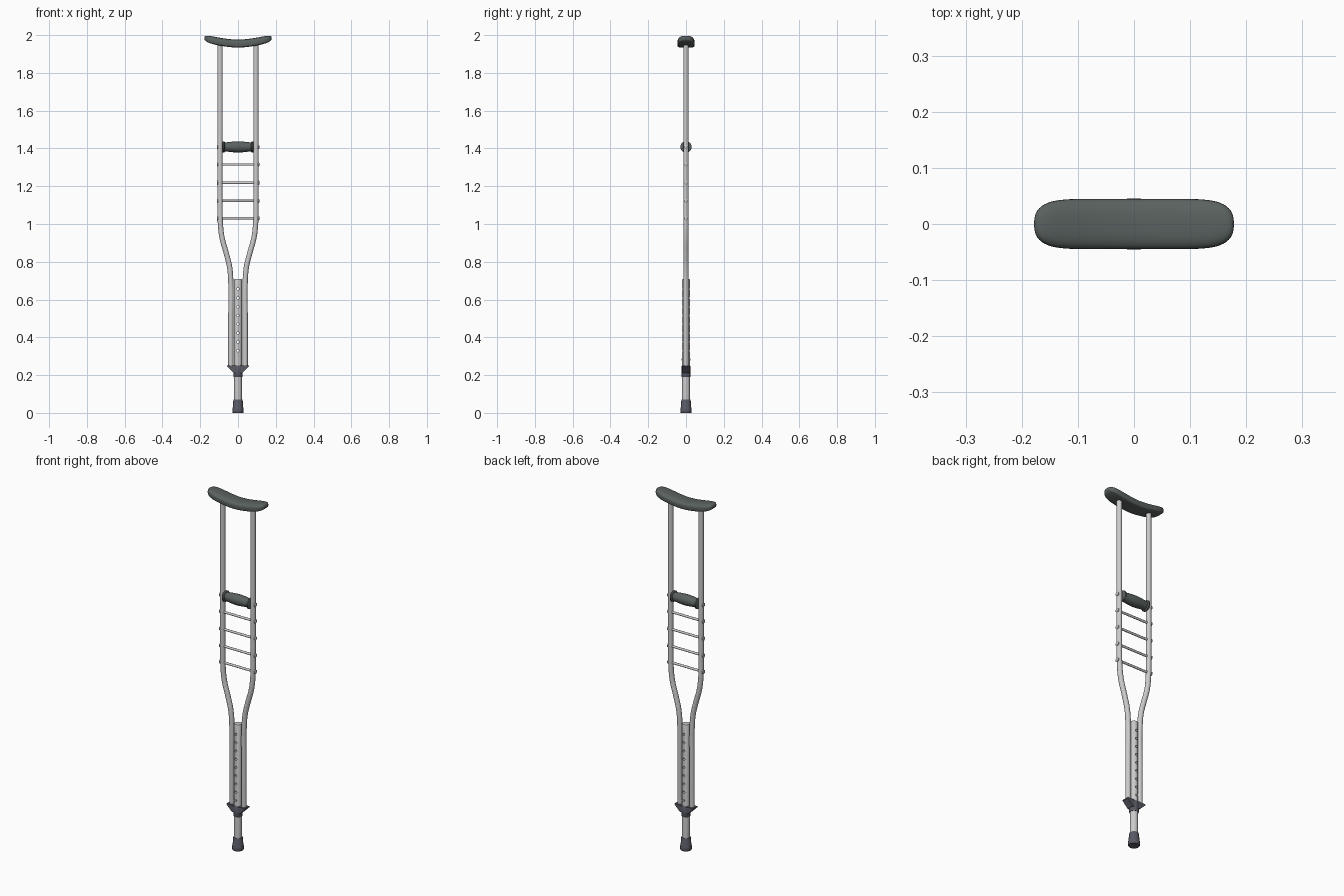
import bpy, bmesh, math
from mathutils import Matrix

if "Cube" in bpy.data.objects:
    bpy.data.objects.remove(bpy.data.objects["Cube"])


def material(name, color):
    m = bpy.data.materials.new(name)
    m.diffuse_color = (*color, 1)
    m.use_nodes = True
    m.node_tree.nodes["Principled BSDF"].inputs["Base Color"].default_value = m.diffuse_color
    return m


FOAM = material("dark_foam", (0.10, 0.12, 0.115))
RUBBER = material("dark_rubber", (0.10, 0.10, 0.13))


def finish(name, bm, mat=None, smooth=True):
    bmesh.ops.recalc_face_normals(bm, faces=bm.faces)
    me = bpy.data.meshes.new(name)
    bm.to_mesh(me)
    bm.free()
    ob = bpy.data.objects.new(name, me)
    bpy.context.collection.objects.link(ob)
    if mat:
        me.materials.append(mat)
    bpy.ops.object.select_all(action='DESELECT')
    ob.select_set(True)
    bpy.context.view_layer.objects.active = ob
    if smooth:
        bpy.ops.object.shade_smooth_by_angle(angle=math.radians(35))
    return ob


def skin(bm, rings):
    """Join rings of points into a capped tube."""
    vs = [[bm.verts.new(p) for p in r] for r in rings]
    n = len(vs[0])
    for a, b in zip(vs, vs[1:]):
        for i in range(n):
            bm.faces.new((a[i], a[(i + 1) % n], b[(i + 1) % n], b[i]))
    bm.faces.new(vs[0])
    bm.faces.new(vs[-1])


def lathe(name, profile, mat=None, axis='Z', loc=(0, 0, 0), n=32):
    """Turn (radius, height) pairs about z, or about x."""
    bm = bmesh.new()
    angles = [2 * math.pi * i / n for i in range(n)]
    skin(bm, [[(r * math.cos(a), r * math.sin(a), h) for a in angles] for r, h in profile])
    if axis == 'X':
        bm.transform(Matrix.Rotation(math.pi / 2, 4, 'Y'))
    bm.transform(Matrix.Translation(loc))
    return finish(name, bm, mat)


def tube(name, points, radius):
    cu = bpy.data.curves.new(name, 'CURVE')
    cu.dimensions = '3D'
    cu.bevel_depth = radius
    cu.bevel_resolution = 6
    cu.use_fill_caps = True
    sp = cu.splines.new('BEZIER')
    sp.bezier_points.add(len(points) - 1)
    for bp, p in zip(sp.bezier_points, points):
        bp.co = p
        bp.handle_left_type = bp.handle_right_type = 'AUTO'
    ob = bpy.data.objects.new(name, cu)
    bpy.context.collection.objects.link(ob)
    bpy.ops.object.select_all(action='DESELECT')
    ob.select_set(True)
    bpy.context.view_layer.objects.active = ob
    bpy.ops.object.convert(target='MESH')
    bpy.ops.object.shade_smooth_by_angle(angle=math.radians(35))


def box(bm, loc, size):
    bmesh.ops.create_cube(bm, size=1, matrix=Matrix.Translation(loc) @ Matrix.Diagonal((*size, 1)))


# Underarm pad: domed, flat-bottomed section swept along a sagging line
bm = bmesh.new()
rings = []
for k in range(45):
    t = -math.cos(math.pi * (k + 0.6) / 45.2)
    x = 0.178 * t
    f = (1 - abs(t) ** 7) ** 0.4
    mid = 1.955 + 0.029 * abs(t) ** 1.7
    ring = []
    for i in range(32):
        a = 2 * math.pi * i / 32
        c, s = math.cos(a), math.sin(a)
        e = 0.75 if s > 0 else 0.35
        y = 0.045 * f * math.copysign(abs(c) ** e, c)
        h = 0.021 * f ** 0.8 * math.copysign(abs(s) ** e, s)
        ring.append((x, y, mid + h))
    rings.append(ring)
skin(bm, rings)
finish("underarm_pad", bm, FOAM)

# Side tubes, bent in towards the leg
PATH = [(0.095, 1.955), (0.095, 1.5), (0.095, 1.1), (0.093, 1.0), (0.084, 0.925),
        (0.062, 0.845), (0.045, 0.775), (0.038, 0.69), (0.038, 0.5), (0.038, 0.24)]
for side, s in (("left", -1), ("right", 1)):
    tube(side + "_side_tube", [(s * x, 0, z) for x, z in PATH], 0.0138)

# Hand grip with swollen middle and end flanges
lathe("hand_grip", [(0.024, -0.083), (0.030, -0.080), (0.030, -0.073), (0.024, -0.069),
                    (0.025, -0.055), (0.028, -0.03), (0.0295, 0), (0.028, 0.03),
                    (0.025, 0.055), (0.024, 0.069), (0.030, 0.073), (0.030, 0.080),
                    (0.024, 0.083)], FOAM, 'X', (0, 0, 1.408))

# Cross rungs with bolt ends outside the tubes
for i, z in enumerate((1.315, 1.218, 1.122, 1.03)):
    lathe(f"rung_{i + 1}", [(0.0065, -0.108), (0.0065, 0.108)], None, 'X', (0, 0, z), 16)
for i, z in enumerate((1.408, 1.315, 1.218, 1.122, 1.03)):
    for side, s in (("left", -1), ("right", 1)):
        lathe(f"{side}_bolt_{i + 1}", [(0.011, -0.003), (0.011, 0.002), (0.008, 0.004)],
              None, 'X', (s * 0.109, 0, z), 12)

# Centre leg with a row of adjustment holes
leg = lathe("centre_leg", [(0.0205, 0.04), (0.0205, 0.706), (0.0185, 0.71)])
bm = bmesh.new()
for i in range(9):
    bmesh.ops.create_cone(bm, cap_ends=True, segments=16, radius1=0.0065, radius2=0.0065, depth=0.1,
                          matrix=Matrix.Translation((0, 0, 0.283 + i * 0.0465))
                          @ Matrix.Rotation(math.pi / 2, 4, 'X'))
cutter = finish("hole_cutter", bm, None, False)
cutter.hide_render = True
cutter.hide_set(True)
mod = leg.modifiers.new("holes", 'BOOLEAN')
mod.object = cutter
mod.operation = 'DIFFERENCE'
mod.solver = 'EXACT'

# Push button
bm = bmesh.new()
bmesh.ops.create_cone(bm, cap_ends=True, segments=16, radius1=0.0062, radius2=0.0062, depth=0.05,
                      matrix=Matrix.Translation((0, 0, 0.283)) @ Matrix.Rotation(math.pi / 2, 4, 'X'))
finish("push_button", bm)

# Collar and flared clip that holds the side tubes
lathe("leg_collar", [(0.022, 0.19), (0.024, 0.193), (0.024, 0.247), (0.022, 0.25)], RUBBER)
bm = bmesh.new()
outline = [(-0.024, 0.212), (0.024, 0.212), (0.057, 0.245), (0.057, 0.251), (-0.057, 0.251), (-0.057, 0.245)]
skin(bm, [[(x, y, z) for x, z in outline] for y in (-0.02, 0.02)])
finish("tube_clip", bm, RUBBER)

# Rubber foot
lathe("rubber_foot", [(0.028, 0), (0.030, 0.003), (0.030, 0.022), (0.0275, 0.028),
                      (0.025, 0.066), (0.023, 0.071)], RUBBER)
